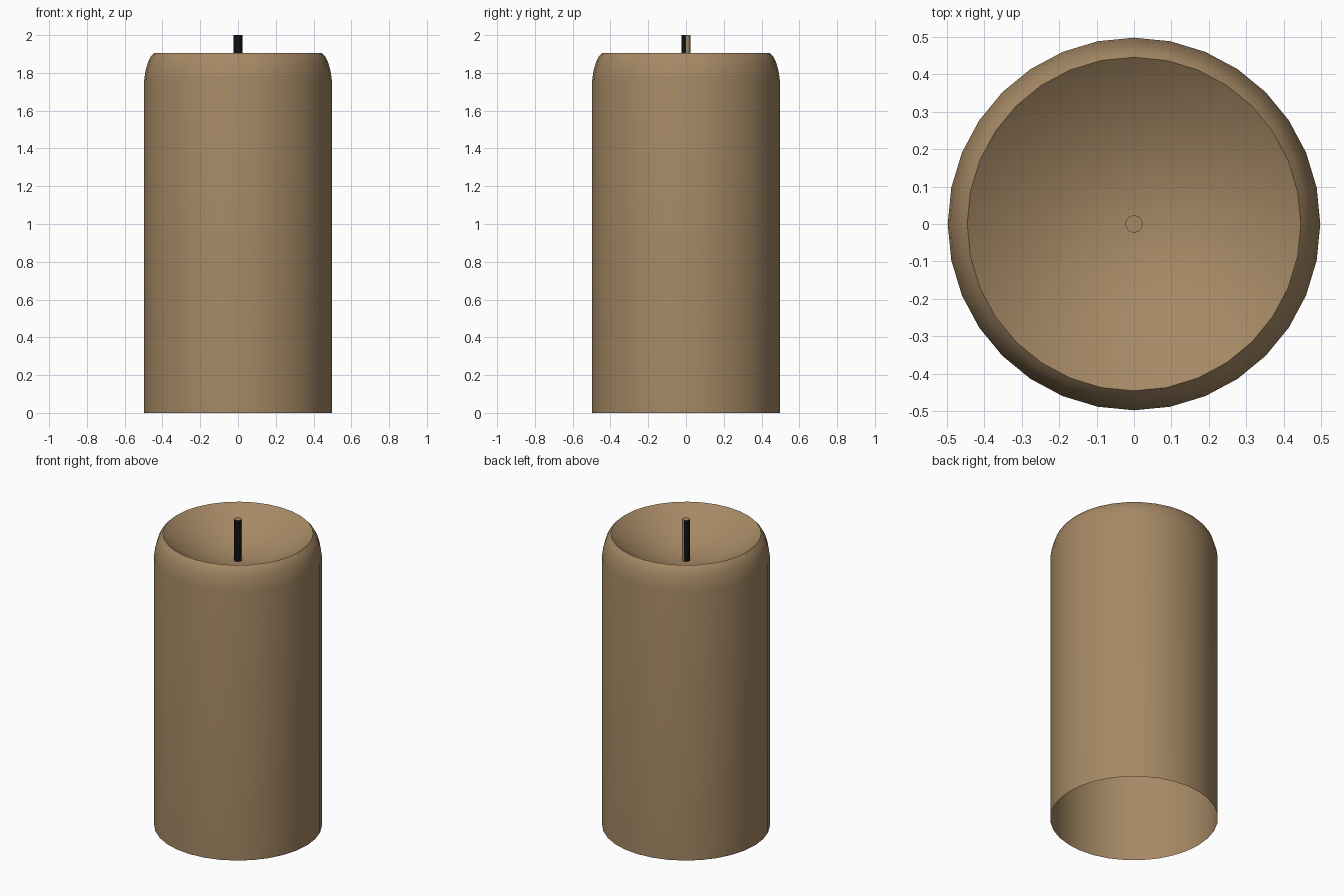
import bpy, bmesh, math

if "Cube" in bpy.data.objects:
    bpy.data.objects.remove(bpy.data.objects["Cube"])

def mat(name, rgb):
    m = bpy.data.materials.new(name)
    m.diffuse_color = (*rgb, 1)
    m.use_nodes = True
    m.node_tree.nodes["Principled BSDF"].inputs["Base Color"].default_value = m.diffuse_color
    return m

wax = mat("tan wax", (0.38, 0.25, 0.13))
black = mat("charred black", (0.006, 0.006, 0.006))

def lathe(name, profile, sides, mats):
    """Spin (radius, z) points round z; a zero radius closes to a point."""
    bm = bmesh.new()
    rings = []
    for r, z in profile:
        if r == 0:
            rings.append([bm.verts.new((0, 0, z))] * sides)
        else:
            rings.append([bm.verts.new((r * math.cos(2 * math.pi * i / sides),
                                        r * math.sin(2 * math.pi * i / sides), z))
                          for i in range(sides)])
    for a, b in zip(rings, rings[1:]):
        for i in range(sides):
            j = (i + 1) % sides
            loop = [a[i], a[j], b[j], b[i]]
            bm.faces.new(list(dict.fromkeys(loop)))
    me = bpy.data.meshes.new(name)
    bm.to_mesh(me)
    bm.free()
    ob = bpy.data.objects.new(name, me)
    bpy.context.collection.objects.link(ob)
    for m in mats:
        me.materials.append(m)
    bpy.ops.object.select_all(action='DESELECT')
    ob.select_set(True)
    bpy.context.view_layer.objects.active = ob
    bpy.ops.object.shade_smooth_by_angle(angle=math.radians(40))
    return ob

# candle body: open underneath, rounded shoulder, dished top
R, RIM, DEPTH = 0.445, 1.905, 0.175
outer = [(0.497, 0), (0.497, 1.76), (0.49, 1.81), (0.477, 1.855),
         (0.463, 1.885), (R, RIM)]
bowl = [(R * t, RIM - DEPTH * (1 - t * t))
        for t in (0.96, 0.88, 0.75, 0.6, 0.45, 0.3, 0.15, 0)]
lathe("candle_body", outer + bowl, 32, [wax])

# wick: black sides, pale tip and one pale quarter at the back right
wick = lathe("wick", [(0.023, 1.72), (0.023, 2.0), (0, 2.0)], 16, [black, wax])
for p in wick.data.polygons:
    if p.normal.z > 0.5 or (p.center.x > 0 and p.center.y > 0):
        p.material_index = 1
